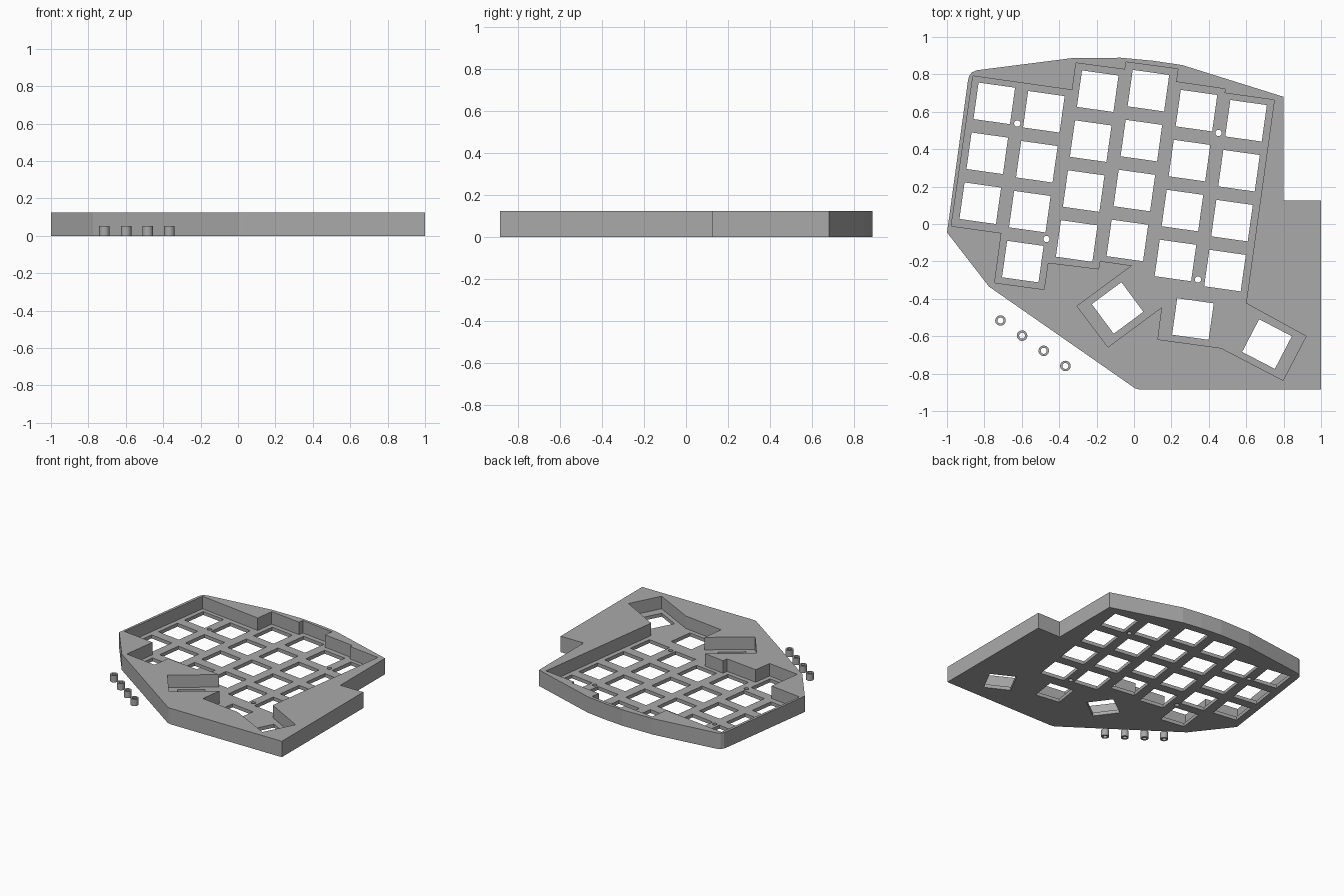
import bpy, bmesh, math
from mathutils import Vector

if "Cube" in bpy.data.objects:
    bpy.data.objects.remove(bpy.data.objects["Cube"])

RIM, PLATE = 0.125, 0.027      # rim height and floor plate thickness
HOLE = 0.197                   # side of a switch opening

grey = bpy.data.materials.new("plain grey")
grey.diffuse_color = (0.4, 0.4, 0.4, 1)
grey.use_nodes = True
grey.node_tree.nodes["Principled BSDF"].inputs["Base Color"].default_value = grey.diffuse_color


def add_prism(bm, pts, z0, z1):
    """Extrude a closed outline straight up."""
    face = bm.faces.new([bm.verts.new((x, y, z0)) for x, y in pts])
    ext = bmesh.ops.extrude_face_region(bm, geom=[face])["geom"]
    bmesh.ops.translate(bm, vec=(0, 0, z1 - z0),
                        verts=[g for g in ext if isinstance(g, bmesh.types.BMVert)])


def finish(bm, name):
    bmesh.ops.recalc_face_normals(bm, faces=bm.faces)
    me = bpy.data.meshes.new(name)
    bm.to_mesh(me)
    bm.free()
    me.materials.append(grey)
    ob = bpy.data.objects.new(name, me)
    bpy.context.collection.objects.link(ob)
    return ob


def square(cx, cy, deg):
    r = HOLE / math.sqrt(2)
    return [(cx + r * math.cos(math.radians(deg + 45 + 90 * i)),
             cy + r * math.sin(math.radians(deg + 45 + 90 * i))) for i in range(4)]


def circle(cx, cy, r, n):
    return [(cx + r * math.cos(math.tau * i / n), cy + r * math.sin(math.tau * i / n))
            for i in range(n)]


# Case body outline
outer = [(-1, -0.045), (-0.992, 0.01), (-0.888, 0.765), (-0.882, 0.79), (-0.868, 0.81),
         (-0.84, 0.822), (-0.33, 0.887), (-0.07, 0.889), (0.1, 0.873), (0.257, 0.85),
         (0.8, 0.68), (0.8, 0.126), (1, 0.126), (1, -0.885), (0.03, -0.885),
         (0.005, -0.878), (-0.775, -0.335)]
bm = bmesh.new()
add_prism(bm, outer, 0, RIM)
case = finish(bm, "case")

# Recess that holds the keys
recess = [(-0.861, 0.791), (-0.33, 0.716), (-0.31, 0.861), (-0.048, 0.826),
          (-0.043, 0.866), (0.235, 0.829), (0.225, 0.76), (0.487, 0.722),
          (0.484, 0.7), (0.75, 0.663), (0.599, -0.424), (0.92, -0.6),
          (0.797, -0.836), (0.465, -0.663), (0.128, -0.617), (0.15, -0.444),
          (-0.139, -0.658), (-0.305, -0.439), (-0.01, -0.222), (-0.182, -0.198),
          (-0.19, -0.24), (-0.46, -0.207), (-0.481, -0.35), (-0.745, -0.314),
          (-0.709, -0.048), (-0.977, -0.011)]
bm = bmesh.new()
add_prism(bm, recess, PLATE, RIM + 0.1)
recess_cutter = finish(bm, "recess_cutter")

# Switch openings: staggered columns (top x, top y, rows), thumb keys, screw holes
bm = bmesh.new()
columns = [(-0.747, 0.645, 3), (-0.482, 0.6, 4), (-0.194, 0.71, 4),
           (0.077, 0.713, 4), (0.334, 0.606, 4), (0.599, 0.552, 4)]
for x, y, rows in columns:
    for i in range(rows):
        add_prism(bm, square(x - 0.0375 * i, y - 0.267 * i, -8), -0.1, RIM)
for x, y, deg in [(-0.088, -0.449, 36.5), (0.315, -0.508, -8), (0.711, -0.642, -27.5)]:
    add_prism(bm, square(x, y, deg), -0.1, RIM)
for x, y in [(-0.624, 0.537), (0.452, 0.487), (-0.468, -0.08), (0.342, -0.297)]:
    add_prism(bm, circle(x, y, 0.017, 20), -0.1, RIM)
hole_cutter = finish(bm, "hole_cutter")

# Cut the case, then drop the cutters
for cutter in (recess_cutter, hole_cutter):
    mod = case.modifiers.new(cutter.name, 'BOOLEAN')
    mod.operation, mod.solver, mod.object = 'DIFFERENCE', 'EXACT', cutter
dg = bpy.context.evaluated_depsgraph_get()
cut = bpy.data.meshes.new_from_object(case.evaluated_get(dg))
case.modifiers.clear()
case.data = cut
for cutter in (recess_cutter, hole_cutter):
    bpy.data.objects.remove(cutter)

# Loose spacer tubes in a diagonal row
N = 32
for k in range(4):
    cx, cy = -0.714 + 0.1157 * k, -0.516 - 0.081 * k
    bm = bmesh.new()
    rings = [[bm.verts.new((x, y, z)) for x, y in circle(cx, cy, r, N)]
             for r, z in [(0.028, 0), (0.028, 0.053), (0.016, 0.053), (0.016, 0)]]
    for a, b in zip(rings, rings[1:] + rings[:1]):
        for i in range(N):
            j = (i + 1) % N
            bm.faces.new((a[i], a[j], b[j], b[i]))
    tube = finish(bm, f"spacer_{k + 1}")
    bpy.context.view_layer.objects.active = tube
    tube.select_set(True)
    bpy.ops.object.shade_smooth_by_angle(angle=math.radians(35))
    tube.select_set(False)
